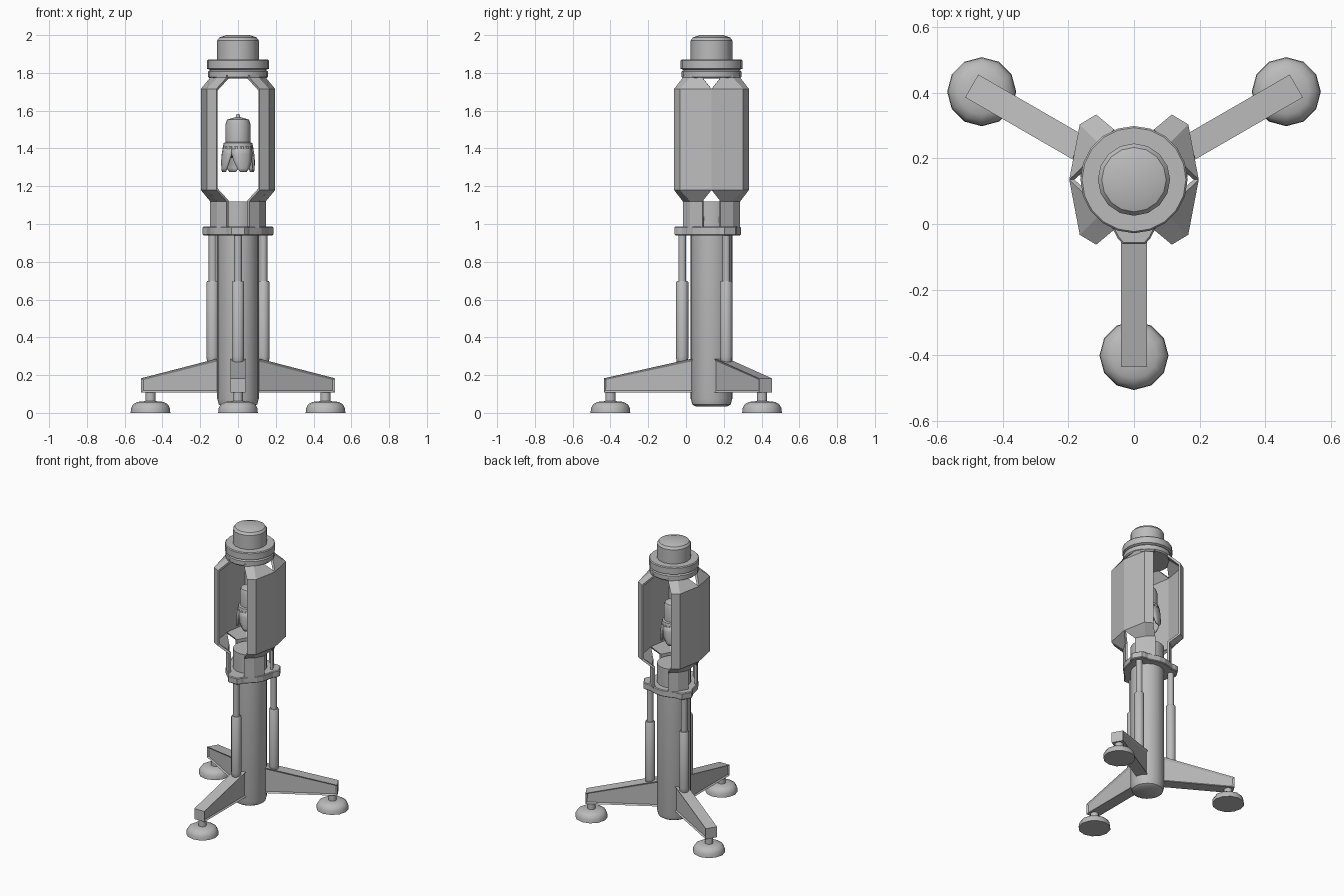
import bpy, bmesh, math
from mathutils import Matrix, Vector

if "Cube" in bpy.data.objects:
    bpy.data.objects.remove(bpy.data.objects["Cube"])

AXIS_Y = 0.135                      # the column stands slightly behind the origin
ARMS = [math.radians(a) for a in (30, 150, 270)]

grey = bpy.data.materials.new("plain_grey")
grey.diffuse_color = (0.5, 0.5, 0.5, 1)
grey.use_nodes = True
grey.node_tree.nodes["Principled BSDF"].inputs["Base Color"].default_value = grey.diffuse_color


def finish(name, bm, angle=None, loc=(0, AXIS_Y, 0), smooth=35):
    """Turn a bmesh into an object, rotated about the column axis."""
    me = bpy.data.meshes.new(name)
    bm.to_mesh(me)
    bm.free()
    ob = bpy.data.objects.new(name, me)
    bpy.context.collection.objects.link(ob)
    ob.location = loc
    ob.rotation_euler.z = angle or 0
    me.materials.append(grey)
    if smooth:
        bpy.ops.object.select_all(action='DESELECT')
        ob.select_set(True)
        bpy.context.view_layer.objects.active = ob
        bpy.ops.object.shade_smooth_by_angle(angle=math.radians(smooth))
    return ob


def lathe(name, profile, sides=16, radius=0, angle=0):
    """Closed turned solid from (r, z) points, set out from the axis by radius."""
    bm = bmesh.new()
    rings = []
    for r, z in profile:
        rings.append([bm.verts.new((r * math.cos(2 * math.pi * k / sides) + radius,
                                    r * math.sin(2 * math.pi * k / sides), z))
                      for k in range(sides)])
    for a, b in zip(rings, rings[1:]):
        for k in range(sides):
            n = (k + 1) % sides
            bm.faces.new((a[k], a[n], b[n], b[k]))
    bm.faces.new(rings[0][::-1])
    bm.faces.new(rings[-1])
    return finish(name, bm, angle)


def prism(points, vec):
    """Extrude a flat polygon along vec."""
    bm = bmesh.new()
    f = bm.faces.new([bm.verts.new(p) for p in points])
    ext = bmesh.ops.extrude_face_region(bm, geom=[f])
    bmesh.ops.translate(bm, vec=vec, verts=[v for v in ext['geom'] if isinstance(v, bmesh.types.BMVert)])
    bmesh.ops.recalc_face_normals(bm, faces=bm.faces)
    return bm


# Central column
lathe("column", [(0.085, 0.035), (0.102, 0.045), (0.11, 0.075), (0.11, 1.12)], 20)

# Legs with recessed sides, feet and pistons
for i, a in enumerate(ARMS):
    bm = prism([(0.08, -0.04, 0.108), (0.57, -0.04, 0.108), (0.57, -0.04, 0.183),
                (0.115, -0.04, 0.285), (0.08, -0.04, 0.285)], Vector((0, 0.08, 0)))
    bm.normal_update()
    sides = [f for f in bm.faces if abs(f.normal.y) > 0.9]
    bmesh.ops.inset_individual(bm, faces=sides, thickness=0.014, depth=-0.008)
    finish(f"leg_{i}", bm, a, smooth=None)
    lathe(f"foot_pad_{i}", [(0.105, 0), (0.103, 0.025), (0.092, 0.045), (0.07, 0.058), (0.03, 0.062)],
          12, 0.535, a)
    lathe(f"foot_stem_{i}", [(0.027, 0.055), (0.027, 0.115)], 12, 0.535, a)
    lathe(f"piston_sleeve_{i}", [(0.018, 0.25), (0.03, 0.27), (0.033, 0.3), (0.033, 0.69), (0.028, 0.698)],
          12, 0.155, a)
    lathe(f"piston_rod_{i}", [(0.021, 0.68), (0.021, 0.95)], 12, 0.155, a)

# Collar with a lobe above every piston
outline = []
for a in ARMS:
    lobe = [(0.155, -0.062), (0.178, -0.05), (0.196, -0.034), (0.196, 0.034), (0.178, 0.05), (0.155, 0.062)]
    arc = [(0.157 * math.cos(math.radians(d)), 0.157 * math.sin(math.radians(d))) for d in (38, 52, 68, 82)]
    for x, y in lobe + arc:
        outline.append(Matrix.Rotation(a, 3, 'Z') @ Vector((x, y, 0.94)))
ob = finish("collar", prism(outline, Vector((0, 0, 0.047))), smooth=None)
bev = ob.modifiers.new("soft_edge", 'BEVEL')
bev.width, bev.segments, bev.limit_method = 0.005, 1, 'ANGLE'
bev.angle_limit = math.radians(60)

# Cage: two side shells, each split into two struts above and below
narrow = [(0.06, -0.152), (0.11, -0.113), (0.147, -0.048)]
wide = [(0.115, -0.198), (0.165, -0.168), (0.197, 0)]
rows = [(0.98, narrow), (1.12, narrow), (1.18, wide), (1.715, wide), (1.775, narrow), (1.79, narrow)]
bm = bmesh.new()
grid = [[bm.verts.new((x, y, z)) for x, y in pts] for z, pts in rows]
for lo, hi in zip(grid, grid[1:]):
    for k in range(2):
        bm.faces.new((lo[k], lo[k + 1], hi[k + 1], hi[k]))
cage = finish("cage_shells", bm, smooth=None)
mir = cage.modifiers.new("four_quarters", 'MIRROR')
mir.use_axis = (True, True, False)
sol = cage.modifiers.new("wall", 'SOLIDIFY')
sol.thickness, sol.offset = 0.016, -1

# Top ring with groove, and cap
lathe("top_ring", [(0.15, 1.77), (0.158, 1.778), (0.158, 1.808), (0.148, 1.815), (0.163, 1.822),
                   (0.163, 1.866), (0.158, 1.872)], 20)
lathe("top_cap", [(0.11, 1.865), (0.11, 1.972), (0.098, 1.988), (0.06, 2.0)], 16)

# Hanging core inside the cage
lathe("core_body", [(0.055, 1.36), (0.064, 1.39), (0.066, 1.43), (0.066, 1.53), (0.058, 1.552),
                    (0.035, 1.56), (0.012, 1.565), (0.006, 1.583)], 16)
lathe("core_skirt", [(0.05, 1.35), (0.078, 1.365), (0.082, 1.40), (0.076, 1.428), (0.064, 1.434)], 16)

# Petals under the core, narrowing to the tips
petal_rows = [(0.080, 1.41, 45), (0.086, 1.37, 43), (0.09, 1.33, 34), (0.088, 1.295, 23), (0.086, 1.275, 12)]
for i in range(4):
    bm = bmesh.new()
    grid = []
    for r, z, half in petal_rows:
        angs = [math.radians(half * t / 2) for t in (-2, -1, 0, 1, 2)]
        grid.append([bm.verts.new((r * math.cos(t), r * math.sin(t), z)) for t in angs])
    for hi, lo in zip(grid, grid[1:]):
        for k in range(4):
            bm.faces.new((lo[k], lo[k + 1], hi[k + 1], hi[k]))
    petal = finish(f"core_petal_{i}", bm, math.radians(20 + 90 * i), smooth=40)
    sol = petal.modifiers.new("wall", 'SOLIDIFY')
    sol.thickness, sol.offset = 0.012, -1
